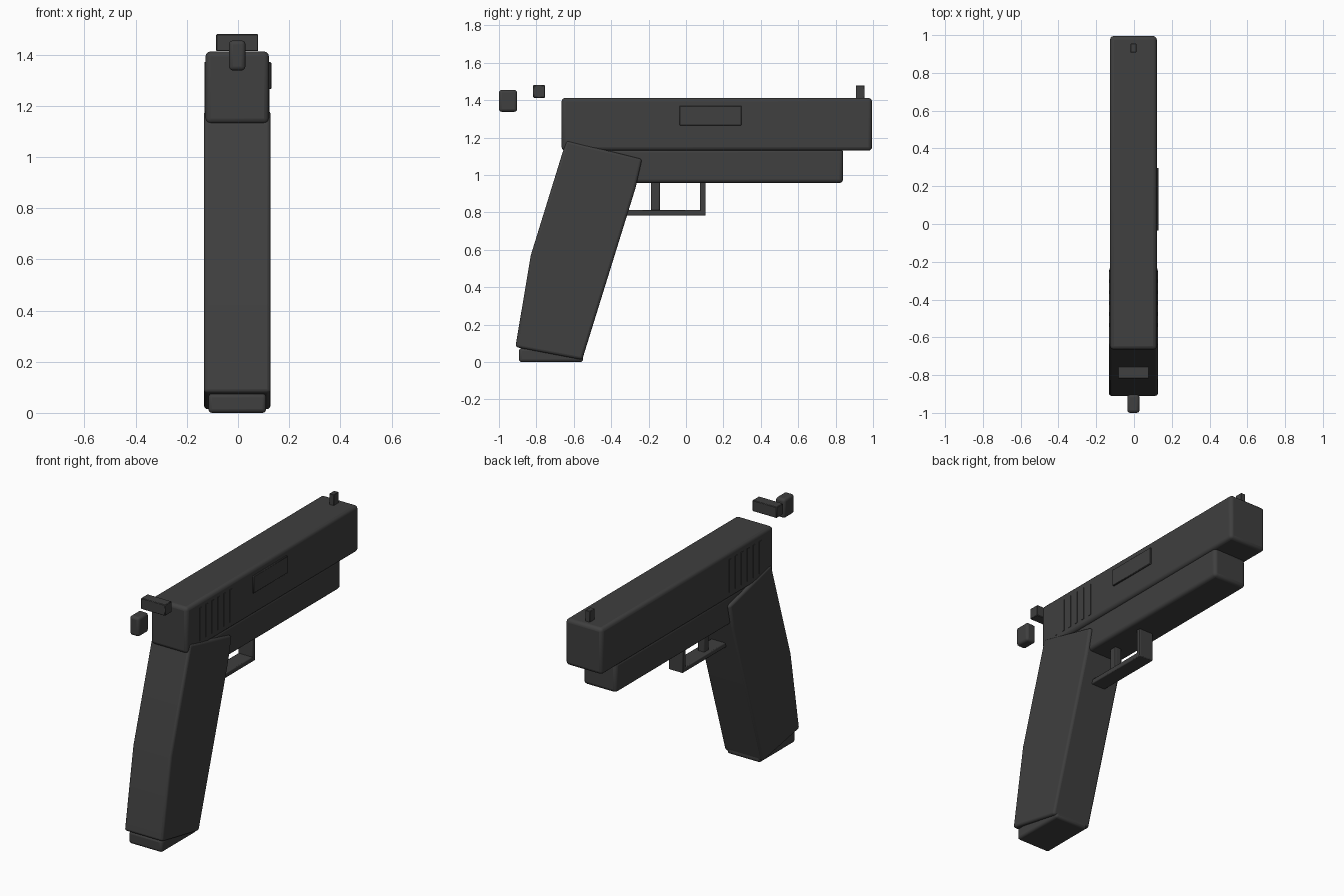
import bpy, bmesh

if "Cube" in bpy.data.objects:
    bpy.data.objects.remove(bpy.data.objects["Cube"])

metal = bpy.data.materials.new("dark_grey")
metal.diffuse_color = (0.05, 0.05, 0.05, 1)
metal.use_nodes = True
metal.node_tree.nodes["Principled BSDF"].inputs["Base Color"].default_value = metal.diffuse_color


def prism(name, outline, x0, x1, bevel=0.0, segments=3):
    """Extrude a (y, z) outline from x0 to x1 and round its edges."""
    bm = bmesh.new()
    face = bm.faces.new([bm.verts.new((x0, y, z)) for y, z in outline])
    ext = bmesh.ops.extrude_face_region(bm, geom=[face])
    bmesh.ops.translate(bm, vec=(x1 - x0, 0, 0),
                        verts=[g for g in ext["geom"] if isinstance(g, bmesh.types.BMVert)])
    bmesh.ops.recalc_face_normals(bm, faces=bm.faces[:])
    mesh = bpy.data.meshes.new(name)
    bm.to_mesh(mesh)
    bm.free()
    mesh.materials.append(metal)
    ob = bpy.data.objects.new(name, mesh)
    bpy.context.collection.objects.link(ob)
    if bevel:
        mod = ob.modifiers.new("round_edges", "BEVEL")
        mod.width, mod.segments, mod.limit_method = bevel, segments, "ANGLE"
        bpy.ops.object.select_all(action="DESELECT")
        ob.select_set(True)
        bpy.context.view_layer.objects.active = ob
        bpy.ops.object.shade_smooth_by_angle()
    return ob


def box(name, x, y, z, bevel=0.0, segments=3):
    outline = [(y[0], z[0]), (y[1], z[0]), (y[1], z[1]), (y[0], z[1])]
    return prism(name, outline, x[0], x[1], bevel, segments)


CX = -0.003  # body centre line


def centred(half):
    return (CX - half, CX + half)


# upper body
box("slide", centred(0.124), (-0.665, 0.995), (1.13, 1.412), 0.02)
box("frame", centred(0.112), (-0.6, 0.84), (0.957, 1.14), 0.02)
box("ejection_port", (0.11, 0.13), (-0.035, 0.297), (1.265, 1.37), 0.003, 1)

# raised grip ribs on both sides of the slide
for i in range(6):
    y = -0.545 + i * 0.058
    for side, sign in (("left", -1), ("right", 1)):
        xs = sorted((CX + sign * 0.11, CX + sign * 0.127))
        box(f"rib_{side}_{i + 1}", xs, (y, y + 0.02), (1.17, 1.37))

# handle with a bent back edge, and its base plate
prism("grip", [(-0.64, 1.185), (-0.235, 1.085), (-0.27, 0.93), (-0.555, 0.012),
               (-0.912, 0.08), (-0.83, 0.57)], *centred(0.13), 0.014)
box("base_plate", centred(0.113), (-0.893, -0.55), (0.0, 0.075), 0.015)

# trigger and guard
box("trigger", centred(0.022), (-0.187, -0.14), (0.80, 0.97), 0.006, 2)
box("guard_bottom", centred(0.048), (-0.36, 0.105), (0.783, 0.812), 0.005, 2)
box("guard_front", centred(0.048), (0.075, 0.105), (0.785, 0.97), 0.005, 2)

# sights and hammer
box("front_sight", centred(0.015), (0.908, 0.955), (1.40, 1.478), 0.002, 1)
box("rear_sight", centred(0.082), (-0.817, -0.754), (1.413, 1.48), 0.003, 1)
box("hammer", centred(0.032), (-1.0, -0.903), (1.338, 1.455), 0.015)
